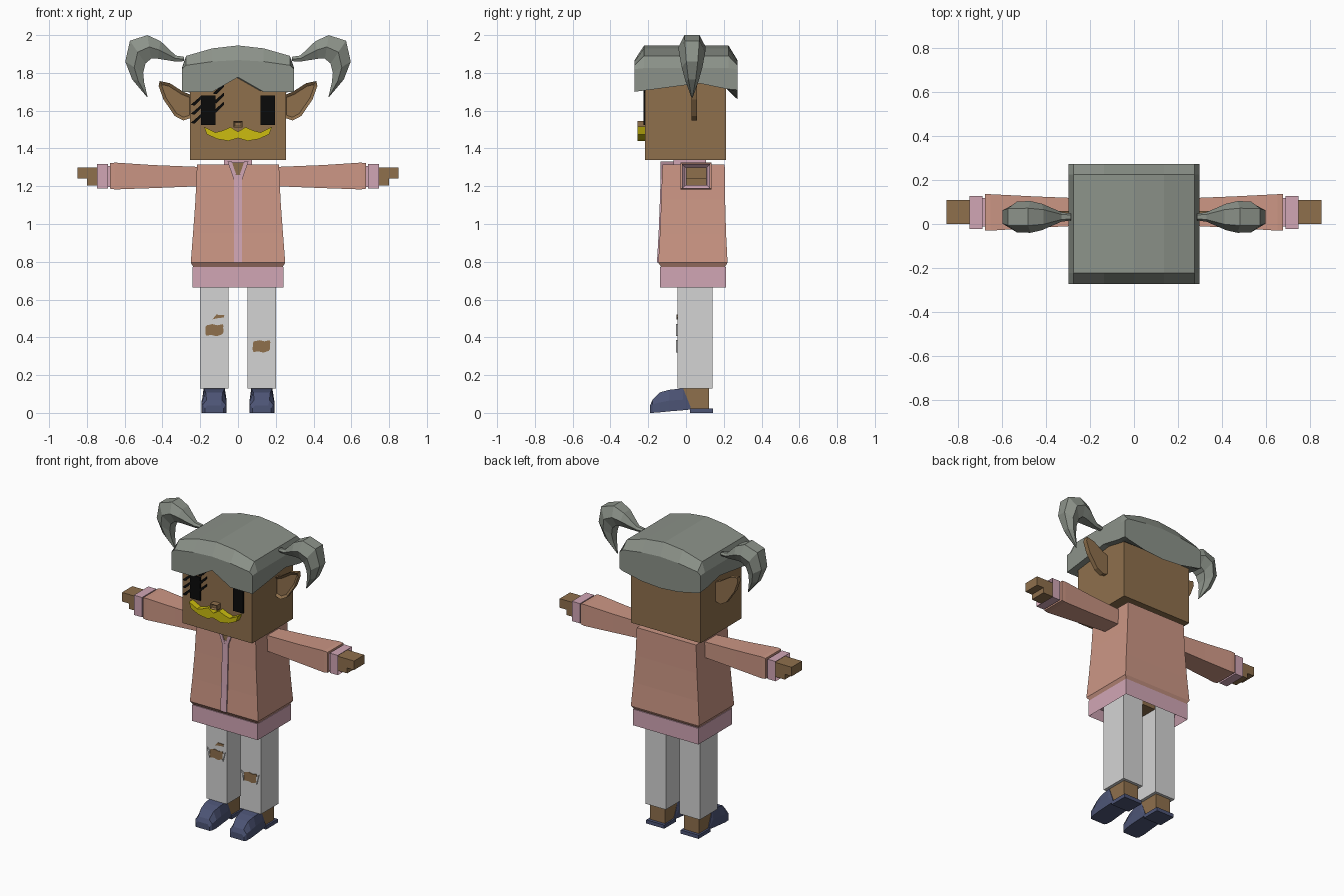
import bpy, bmesh
from mathutils import Vector

cube = bpy.data.objects.get("Cube")
if cube:
    bpy.data.objects.remove(cube, do_unlink=True)


def material(name, *srgb):
    col = [c / 12.92 if c < 0.04 else ((c + 0.055) / 1.055) ** 2.4 for c in srgb] + [1]
    m = bpy.data.materials.new(name)
    m.use_nodes = True
    m.diffuse_color = col
    m.node_tree.nodes["Principled BSDF"].inputs["Base Color"].default_value = col
    return m


SKIN = material("brown skin", 0.56, 0.44, 0.30)
COAT = material("salmon cloth", 0.80, 0.59, 0.52)
PINK = material("pink trim", 0.82, 0.65, 0.71)
PALE = material("pale grey cloth", 0.83, 0.83, 0.83)
HAIR = material("grey hair", 0.55, 0.575, 0.54)
SHOE = material("navy leather", 0.30, 0.33, 0.46)
GOLD = material("yellow hair", 0.80, 0.74, 0.06)
BLACK = material("black", 0.04, 0.04, 0.04)


def loft(name, mat, rings, inset=None):
    """Skin a row of matching rings; inset=(direction, width, depth) recesses an end."""
    bm = bmesh.new()
    rows = [[bm.verts.new(p) for p in r] for r in rings]
    n = len(rows[0])
    for a, b in zip(rows, rows[1:]):
        for i in range(n):
            j = (i + 1) % n
            bm.faces.new((a[i], a[j], b[j], b[i]))
    bm.faces.new(rows[0])
    bm.faces.new(rows[-1])
    bmesh.ops.recalc_face_normals(bm, faces=bm.faces)
    if inset:
        d, width, depth = Vector(inset[0]), inset[1], inset[2]
        bm.normal_update()
        faces = [f for f in bm.faces if f.normal.dot(d) > 0.99]
        bmesh.ops.inset_region(bm, faces=faces, thickness=width, use_even_offset=True)
        bmesh.ops.translate(bm, verts=list({v for f in faces for v in f.verts}), vec=-d * depth)
    me = bpy.data.meshes.new(name)
    bm.to_mesh(me)
    bm.free()
    me.materials.append(mat)
    ob = bpy.data.objects.new(name, me)
    bpy.context.collection.objects.link(ob)
    return ob


def rect_z(z, x0, x1, y0, y1):
    return [(x0, y0, z), (x1, y0, z), (x1, y1, z), (x0, y1, z)]


def rect_x(x, y0, y1, z0, z1):
    return [(x, y0, z0), (x, y1, z0), (x, y1, z1), (x, y0, z1)]


def box(name, mat, x0, x1, y0, y1, z0, z1, inset=None):
    return loft(name, mat, [rect_z(z0, x0, x1, y0, y1), rect_z(z1, x0, x1, y0, y1)], inset)


def plate(name, mat, outline, y0, y1, inset=None):
    """Extrude an x-z outline from y0 to y1."""
    return loft(name, mat, [[(x, y, z) for x, z in outline] for y in (y0, y1)], inset)


FRONT = (0, -1, 0)

# Head and neck
box("head", SKIN, -.255, .255, -.217, .212, 1.34, 1.82)
box("neck", SKIN, -.06, .06, -.05, .09, 1.25, 1.36)

# Hair cap, skinned from side to side: x, top, rim, front edge, back edge
half = [(.297, 1.825, 1.82, 1.70, 1.71), (.275, 1.89, 1.84, 1.70, 1.70),
        (.135, 1.93, 1.86, 1.70, 1.67)]
cap = [(-x, *r) for x, *r in half] + [(0, 1.945, 1.868, 1.777, 1.66)]
cap += [(x, *r) for x, *r in reversed(half)]
loft("hair_cap", HAIR, [
    [(x, -.272, fr), (x, -.272, rim), (x, -.222, top), (x, .225, top),
     (x, .272, rim), (x, .272, bk), (x, .215, 1.715), (x, .07, 1.745)]
    for x, top, rim, fr, bk in cap])

# Face: eyes, lashes, nose, moustache
for side, s in (("left", 1), ("right", -1)):
    a, b = sorted((s * .12, s * .195))
    box(side + "_eye", BLACK, a, b, -.226, -.217, 1.525, 1.68)
for i in range(3):
    z = 1.535 + i * .048
    for x, zz in ((-.25, z), (-.135, z + .06)):
        plate("eyelash", BLACK, [(x, zz), (x + .06, zz + .052), (x + .06, zz + .036),
                                 (x + .02, zz - .004)], -.226, -.217)
box("nose", SKIN, -.025, .025, -.258, -.21, 1.512, 1.545, (FRONT, .008, .01))
curl = [(.04, 1.513), (.08, 1.495), (.12, 1.485), (.18, 1.515), (.165, 1.475),
        (.11, 1.45), (.05, 1.44)]
plate("moustache", GOLD, [(0, 1.488)] + curl + [(0, 1.455)]
      + [(-x, z) for x, z in reversed(curl)], -.257, -.215)

# Jacket body, hem, collar and zip strip
body = [(.77, .235, -.13, .205), (.795, .25, -.147, .22), (.95, .238, -.138, .212),
        (1.13, .225, -.131, .207), (1.315, .217, -.125, .205)]
loft("jacket", COAT, [rect_z(z, -x, x, y0, y1) for z, x, y0, y1 in body])
box("jacket_hem", PINK, -.24, .24, -.137, .213, .665, .772, ((0, 0, -1), .025, .06))
loft("zip_strip", PINK, [rect_z(z, -.022, .022, y0 - .007, y0 + .02)
                         for z, x, y0, y1 in body[1:-1]]
     + [rect_z(1.26, -.022, .022, -.134, -.11)])
box("collar", PINK, -.075, .075, -.065, .105, 1.30, 1.338)
plate("neck_opening", SKIN, [(0, 1.24), (.033, 1.325), (-.033, 1.325)], -.132, -.06)
for side, s in (("left", 1), ("right", -1)):
    plate(side + "_lapel", PINK, [(0, 1.235), (s * .022, 1.235), (s * .055, 1.33),
                                  (s * .033, 1.33)], -.136, -.06)

# Hip block joining the legs
box("hips", SKIN, -.19, .19, -.04, .135, .70, .76)

for side, s in (("left", 1), ("right", -1)):
    def flip(ring):
        return [(s * x, y, z) for x, y, z in ring]

    # Pigtail: outer x z, inner x z, half depth
    horn = [(.285, 1.885, .285, 1.862, .015), (.33, 1.892, .33, 1.86, .022),
            (.41, 1.968, .425, 1.875, .06), (.48, 2.0, .46, 1.875, .072),
            (.572, 1.97, .49, 1.85, .07), (.597, 1.86, .502, 1.80, .055),
            (.56, 1.765, .497, 1.75, .035), (.482, 1.672, .478, 1.67, .004)]
    rings = []
    for xo, zo, xi, zi, h in horn:
        xm, zm = (xo + xi) / 2, (zo + zi) / 2
        y = .032
        rings.append(flip([(xi, y - .55 * h, zi), (xm, y - h, zm), (xo, y - .55 * h, zo),
                           (xo, y + .55 * h, zo), (xm, y + h, zm), (xi, y + .55 * h, zi)]))
    loft(side + "_pigtail", HAIR, rings)

    # Ear with a sunken front
    ear = [(.24, 1.68), (.29, 1.70), (.36, 1.745), (.415, 1.757), (.42, 1.73),
           (.395, 1.66), (.335, 1.572), (.29, 1.548), (.24, 1.565)]
    plate(side + "_ear", SKIN, [(s * x, z) for x, z in ear], .028, .058,
          (FRONT, .016, .012))

    # Sleeve, cuff, hand
    loft(side + "_sleeve", COAT, [flip(rect_x(*r)) for r in (
        (.20, -.005, .115, 1.20, 1.302), (.45, -.018, .125, 1.19, 1.312),
        (.65, -.03, .135, 1.183, 1.325), (.677, -.03, .135, 1.187, 1.322))])
    loft(side + "_cuff", PINK, [flip(rect_x(x, -.022, .128, 1.187, 1.318))
                                for x in (.688, .747)], ((s, 0, 0), .018, .02))
    loft(side + "_wrist", PINK, [flip(rect_x(x, -.012, .118, 1.197, 1.308))
                                 for x in (.66, .70)])
    loft(side + "_fingers", SKIN, [flip(rect_x(x, 0, .108, 1.24, 1.3)) for x in (.70, .85)])
    loft(side + "_thumb", SKIN, [flip(rect_x(x, 0, .108, 1.205, 1.24)) for x in (.70, .80)])

    # Trouser leg, ankle
    a, b = sorted((s * .05, s * .2))
    box(side + "_trouser_leg", PALE, a, b, -.045, .14, .128, .74)
    a, b = sorted((s * .07, s * .18))
    box(side + "_ankle", SKIN, a, b, -.02, .122, .02, .14)

    # Shoe upper from toe to instep: y, bottom, shoulder, top, widths
    c = s * .126
    shoe = [(-.19, 0, .025, .04, .05, .035), (-.178, .0, .045, .068, .06, .04),
            (-.14, .003, .055, .108, .066, .045), (-.09, .008, .065, .122, .066, .052),
            (-.015, .014, .07, .13, .064, .056), (.025, .018, .024, .03, .062, .06)]
    loft(side + "_shoe", SHOE, [
        [(c - w, y, z0), (c + w, y, z0), (c + w, y, z1), (c + t, y, z2),
         (c - t, y, z2), (c - w, y, z1)] for y, z0, z1, z2, w, t in shoe])
    box(side + "_heel_sole", SHOE, c - .066, c + .066, .02, .142, 0, .024)


# Torn knees: skin patches with frayed pale corners
def tear(name, cx, cz, w, h):
    shape = [(-1, .2), (-.7, .8), (-.2, 1), (.3, .8), (.75, 1), (1, .1),
             (.7, -.7), (.2, -1), (-.3, -.8), (-.75, -.9)]
    plate(name, SKIN, [(cx + x * w, cz + z * h) for x, z in shape], -.049, -.04)
    for e in (-1, 1):
        plate(name + "_fray", PALE, [(cx + e * w * 1.15, cz + h), (cx + e * w * .8, cz + h * .5),
                                     (cx + e * w * .85, cz - h)], -.052, -.04)


tear("right_knee_tear", -.125, .438, .058, .032)
tear("left_knee_tear", .124, .352, .056, .033)
plate("right_small_tear", SKIN, [(-.135, .495), (-.115, .52), (-.072, .518), (-.075, .505),
                                 (-.105, .502)], -.049, -.04)
